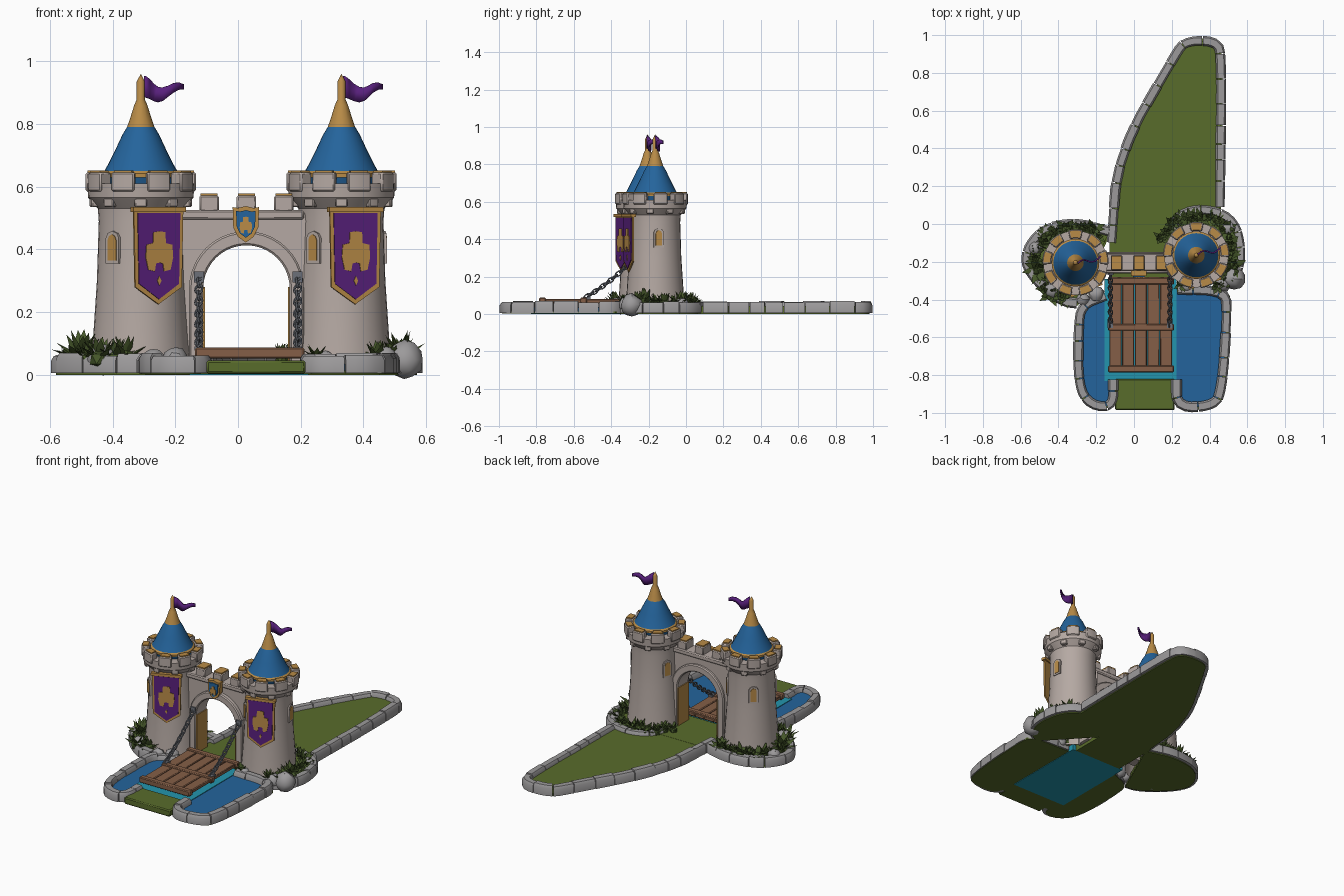
import bpy, bmesh, math, random
from mathutils import Vector, Matrix

random.seed(4)
if "Cube" in bpy.data.objects:
    bpy.data.objects.remove(bpy.data.objects["Cube"])
made = []


def material(name, code):
    rgb = [int(code[i:i + 2], 16) / 255 for i in (0, 2, 4)]
    col = [c / 12.92 if c < 0.04 else ((c + 0.055) / 1.055) ** 2.4 for c in rgb] + [1]
    m = bpy.data.materials.new(name)
    m.use_nodes = True
    m.diffuse_color = col
    m.node_tree.nodes["Principled BSDF"].inputs["Base Color"].default_value = col
    return m


WALL = material("pale wall stone", "b5a9a3")
ROCK = material("grey stone", "9c9a9b")
BLUE = material("blue", "24649c")
PURPLE = material("purple", "58207c")
GOLD = material("gold", "b88b47")
GRASS = material("grass green", "596c2b")
LEAF = material("leaf green", "46582a")
WOOD = material("brown wood", "855f47")
CYAN = material("cyan water", "2395ae")
IRON = material("iron", "6c7078")


def finish(name, bm, mat):
    bmesh.ops.recalc_face_normals(bm, faces=bm.faces)
    me = bpy.data.meshes.new(name)
    bm.to_mesh(me)
    bm.free()
    me.materials.append(mat)
    ob = bpy.data.objects.new(name, me)
    bpy.context.collection.objects.link(ob)
    made.append(ob)
    return ob


def solid(name, pts, vec, mat, bevel=0):
    """Extrude a flat outline along a vector."""
    bm = bmesh.new()
    face = bm.faces.new([bm.verts.new(p) for p in pts])
    new = bmesh.ops.extrude_face_region(bm, geom=[face], use_keep_orig=True)["geom"]
    bmesh.ops.translate(bm, vec=vec, verts=[v for v in new if isinstance(v, bmesh.types.BMVert)])
    ob = finish(name, bm, mat)
    if bevel:
        ob.modifiers.new("Bevel", 'BEVEL').width = bevel
    return ob


def slab(name, pts, z0, z1, mat, bevel=0):
    return solid(name, [(x, y, z0) for x, y in pts], (0, 0, z1 - z0), mat, bevel)


def box(name, x0, x1, y0, y1, z0, z1, mat, bevel=0):
    return slab(name, [(x0, y0), (x1, y0), (x1, y1), (x0, y1)], z0, z1, mat, bevel)


def panel(name, half, d0, d1, mat, c, deg):
    """Mirrored upright plate facing outward at an angle."""
    a = math.radians(deg)
    n, t = Vector((math.cos(a), math.sin(a), 0)), Vector((-math.sin(a), math.cos(a), 0))
    pts = half + [(-u, z) for u, z in reversed(half) if u > 0]
    base = Vector((c[0], c[1], 0))
    return solid(name, [base + n * d0 + t * u + Vector((0, 0, z)) for u, z in pts], n * (d1 - d0), mat)


def lathe(name, profile, c, mat, steps=32):
    bm = bmesh.new()
    vs = [bm.verts.new((c[0] + r, c[1], z)) for r, z in profile]
    es = [bm.edges.new(p) for p in zip(vs, vs[1:])]
    bmesh.ops.spin(bm, geom=vs + es, cent=(c[0], c[1], 0), axis=(0, 0, 1),
                   angle=math.tau, steps=steps, use_duplicate=False)
    bmesh.ops.remove_doubles(bm, verts=bm.verts, dist=0.0005)
    return finish(name, bm, mat)


def arc_block(name, c, r0, r1, mid, half, z0, z1, mat, bevel=0):
    angs = [math.radians(mid + half * k / 2) for k in range(-2, 3)]
    ring = [(c[0] + r1 * math.cos(a), c[1] + r1 * math.sin(a)) for a in angs]
    ring += [(c[0] + r0 * math.cos(a), c[1] + r0 * math.sin(a)) for a in reversed(angs)]
    return slab(name, ring, z0, z1, mat, bevel)


def rounded(pts):
    for _ in range(2):
        out = [pts[0]]
        for (ax, ay), (bx, by) in zip(pts, pts[1:]):
            out += [(ax * .75 + bx * .25, ay * .75 + by * .25), (ax * .25 + bx * .75, ay * .25 + by * .75)]
        pts = out + [pts[-1]]
    return pts


def grown(pts, k):
    cx, cy = (sum(p[i] for p in pts) / len(pts) for i in (0, 1))
    return [(cx + (x - cx) * k, cy + (y - cy) * k) for x, y in pts]


def kerb(name, path):
    """Row of chamfered stones following a path."""
    pts = [Vector(p) for p in path]
    cum = [0]
    for a, b in zip(pts, pts[1:]):
        cum.append(cum[-1] + (b - a).length)

    def at(s):
        s = min(max(s, 0), cum[-1])
        i = next(i for i in range(len(pts) - 1) if s <= cum[i + 1] + 1e-6)
        return pts[i].lerp(pts[i + 1], (s - cum[i]) / max(cum[i + 1] - cum[i], 1e-6))

    bm, s = bmesh.new(), 0
    while s < cum[-1] - 0.02:
        e = min(s + random.uniform(.08, .14), cum[-1])
        w, h = random.uniform(.024, .028), random.uniform(.06, .07)
        shape = [(-w, .006), (-w, h - .015), (-w * .65, h), (w * .65, h), (w, h - .015), (w, .006)]
        rows = []
        for k in range(5):
            q = s + .002 + (e - s - .004) * k / 4
            d = (at(q + .01) - at(q - .01)).normalized()
            p, n = at(q), Vector((-d.y, d.x))
            rows.append([bm.verts.new((*(p + n * u), z)) for u, z in shape])
        for a, b in zip(rows, rows[1:]):
            for i in range(6):
                bm.faces.new((a[i], a[(i + 1) % 6], b[(i + 1) % 6], b[i]))
        bm.faces.new(rows[0])
        bm.faces.new(rows[-1])
        s = e
    finish(name, bm, ROCK)


# Grounds: yard, tower mounds and moat, each with a stone kerb
yard = rounded([(-.12, -.1), (-.085, .37), (.22, .9), (.27, .97), (.44, .97), (.465, .88), (.455, .08)])
mound_l = rounded([(-.13, -.04), (-.31, .01), (-.5, -.03), (-.59, -.18), (-.52, -.3), (-.38, -.41), (-.3, -.42)])
mound_r = rounded([(.19, -.06), (.23, .05), (.37, .085), (.53, .03), (.575, -.16), (.53, -.3), (.45, -.34)])
moat_l = rounded([(-.15, -.38), (-.28, -.43), (-.295, -.56), (-.295, -.86), (-.23, -.96), (-.11, -.972), (-.11, -.82)])
moat_r = rounded([(.23, -.345), (.48, -.355), (.495, -.45), (.465, -.9), (.41, -.965), (.225, -.972), (.225, -.82)])
for name, path in (("yard_kerb", yard), ("right_mound_kerb", mound_l), ("left_mound_kerb", mound_r),
                   ("right_moat_kerb", moat_l), ("left_moat_kerb", moat_r)):
    kerb(name, path)
slab("yard_grass", grown(yard, 1.03), 0, .012, GRASS)
slab("yard_lawn", yard, .01, .042, GRASS)
for path in (mound_l, mound_r):
    slab("mound_base", grown(path, 1.05), 0, .014, GRASS)
    slab("mound_grass", path, .01, .05, GRASS)
box("gate_floor", -.13, .2, -.3, 0, 0, .043, GRASS)
moat = moat_l[:-4] + moat_r[-5::-1]
slab("moat_base", grown(moat, 1.05), .003, .014, GRASS)
slab("moat_water", moat, .012, .034, BLUE)
box("shallow_water", -.155, .225, -.83, -.29, 0, .038, CYAN)
box("front_lawn", -.1, .215, -.985, -.82, .004, .046, GRASS, .006)

# Towers with crowns, roofs, flags, banners and windows
BODY = [(.16, .03), (.152, .12), (.14, .3), (.134, .49), (.137, .53), (.155, .55), (.168, .565),
        (.171, .61), (.125, .61), (0, .6)]
ROOF = [(0, .6), (.11, .6), (.123, .638), (.105, .67), (.08, .72), (.059, .765), (.044, .79)]
FINIAL = [(.046, .784), (.035, .815), (.021, .86), (.013, .878), (.013, .935), (0, .96)]
EMBLEM = [(0, .458), (.02, .455), (.022, .42), (.044, .415), (.047, .375), (.038, .335), (.016, .33), (.012, .355), (0, .358)]
SLIT = [(0, .448), (.012, .442), (.017, .43), (.017, .365), (0, .365)]
for c, banner, slits in (((-.31, -.205), 292, (230, 130, 40)), ((.33, -.165), 287, (230, 155, 8))):
    lathe("tower", BODY, c, WALL)
    lathe("roof", ROOF, c, BLUE)
    lathe("roof_finial", FINIAL, c, GOLD, 12)
    lathe("roof_rim", [(.118, .63), (.126, .63), (.126, .642), (.116, .65)], c, GOLD)
    for k in range(9):
        arc_block("battlement", c, .128, .176, k * 40 + 10, 13, .585, .646, WALL, .005)
        arc_block("battlement_cap", c, .134, .17, k * 40 + 10, 10, .645, .652, GOLD)
        arc_block("corbel", c, .12, .164, k * 40 + 30, 7, .535, .57, WALL, .004)
    # banner
    cloth = [(0, .53), (.085, .53), (.08, .28), (0, .225)]
    panel("banner_border", cloth, .143, .152, GOLD, c, banner)
    panel("banner_cloth", [(u * .86, .385 + (z - .385) * .9) for u, z in cloth], .15, .156, PURPLE, c, banner)
    panel("banner_emblem", EMBLEM, .154, .16, GOLD, c, banner)
    panel("banner_diamond", [(0, .315), (.007, .3), (0, .285)], .154, .159, GOLD, c, banner)
    panel("banner_rod", [(0, .535), (.09, .535), (.09, .519), (0, .519)], .135, .162, GOLD, c, banner)
    # arched slit windows
    for a in slits:
        panel("window_frame", [(u * 1.6, .405 + (z - .405) * 1.25) for u, z in SLIT], .11, .142, WALL, c, a)
        panel("window", SLIT, .11, .1445, GOLD, c, a)
    # waving flag
    bm, rows = bmesh.new(), []
    for k in range(9):
        t = k / 8
        z, h = .907 + .014 * math.sin(t * 6.5 + 2), .034 * (1 - t * .75)
        x, y = c[0] + .01 + .122 * t, c[1] + .03 * t + .012 * math.sin(t * 7)
        rows.append([bm.verts.new((x, y, z - h)), bm.verts.new((x, y, z + h))])
    for a, b in zip(rows, rows[1:]):
        bm.faces.new((a[0], b[0], b[1], a[1]))
    finish("flag", bm, PURPLE).modifiers.new("Thickness", 'SOLIDIFY').thickness = .008


# Gatehouse wall and arch
GX, GR, GZ = .027, .138, .275


def arch_curve(r):
    ring = [(GX + r * math.cos(math.pi * k / 20), GZ + r * math.sin(math.pi * k / 20)) for k in range(21)]
    return [(GX + r, .02)] + ring + [(GX - r, .02)]


def gate(name, outer, r, y0, y1, mat, bevel=0):
    pts = outer + arch_curve(r)[::-1]
    return solid(name, [(x, y0, z) for x, z in pts], (0, y1 - y0, 0), mat, bevel)


gate("gate_wall", [(.22, .02), (.22, .515), (-.2, .515), (-.2, .02)], GR + .01, -.235, -.165, WALL)
gate("gate_arch", arch_curve(GR + .045), GR, -.262, -.148, WALL, .006)
box("wall_ledge", -.19, .21, -.25, -.155, .495, .525, WALL, .006)
for x in (-.092, .027, .146):
    box("wall_battlement", x - .031, x + .031, -.245, -.165, .52, .572, WALL, .005)
    box("wall_battlement_cap", x - .027, x + .027, -.24, -.17, .571, .579, GOLD)
for x in (GX - GR, GX + GR - .006):
    box("gate_post", x, x + .006, -.258, -.152, .04, .28, GOLD)

# Shield over the gate
shield = [(0, .538), (.025, .532), (.042, .535), (.04, .47), (.025, .44), (0, .422)]
panel("shield_rim", shield, .0, .03, GOLD, (GX - .002, -.245), 270)
panel("shield_field", [(u * .74, .485 + (z - .485) * .76) for u, z in shield], .028, .036, BLUE, (GX - .002, -.245), 270)
panel("shield_emblem", [(u * .42, .48 + (z - .4) * .42) for u, z in EMBLEM], .034, .04, GOLD, (GX - .002, -.245), 270)

# Drawbridge
for k in range(5):
    x = -.13 + k * .067
    box("bridge_plank", x, x + .064, -.785 + random.uniform(0, .008), -.28, .056, .079, WOOD, .004)
for y in (-.785, -.565, -.32):
    box("bridge_batten", -.137, .212, y, y + .036, .052, .087, WOOD, .005)

# Chains from gate to bridge
bpy.ops.mesh.primitive_torus_add(major_segments=12, minor_segments=6, major_radius=.014, minor_radius=.0045)
seed = bpy.context.object
link = seed.data
link.materials.append(IRON)
link.transform(Matrix.Diagonal((1.35, .85, 1, 1)))
bpy.data.objects.remove(seed)
a, b = Vector((0, -.255, .315)), Vector((0, -.53, .093))
for x in (-.125, .19):
    for k in range(14):
        t = k / 13
        ob = bpy.data.objects.new("chain_link", link)
        bpy.context.collection.objects.link(ob)
        ob.location = a.lerp(b, t) + Vector((x, 0, -.06 * t * (1 - t)))
        turn = Matrix.Rotation(math.radians(90 * (k % 2) + 20), 4, 'X')
        ob.rotation_euler = ((b - a).to_track_quat('X', 'Z').to_matrix().to_4x4() @ turn).to_euler()
        made.append(ob)
    box("chain_plate", x - .014, x + .014, -.55, -.51, .078, .09, IRON)
    box("chain_anchor", x - .016, x + .016, -.27, -.25, .295, .33, IRON)


# Bushes and rocks around the towers
def bush(name, x, y, size):
    bm = bmesh.new()
    bmesh.ops.create_icosphere(bm, subdivisions=1, radius=size * .6, matrix=Matrix.Translation((x, y, .05)))
    for k in range(13):
        ang, lift = k * 2.4, random.uniform(.25, 1.3)
        d = Vector((math.cos(ang) * math.cos(lift), math.sin(ang) * math.cos(lift), math.sin(lift)))
        side = Vector((-math.sin(ang), math.cos(ang), 0)) * size * .25
        root = Vector((x, y, .05))
        up = side.cross(d) * .3
        ring = [root + d * size * .7 + o for o in (side, up, -side, -up)]
        vs = [bm.verts.new(p) for p in ring]
        tip, low = bm.verts.new(root + d * size * 1.35), bm.verts.new(root)
        for i in range(4):
            for end in (tip, low):
                bm.faces.new((vs[i], vs[(i + 1) % 4], end))
    finish(name, bm, LEAF)


for c, start, stop in (((-.31, -.205), 50, 250), ((.33, -.165), -55, 165)):
    for ang in range(start, stop, 14):
        r = random.uniform(.178, .215)
        bush("bush", c[0] + r * math.cos(math.radians(ang)), c[1] + r * math.sin(math.radians(ang)), random.uniform(.035, .062))
for x, y, s in ((-.5, -.24, .075), (-.36, -.37, .06), (.52, -.22, .07), (.25, -.32, .04)):
    bush("tall_bush", x, y, s)
for x, y, s in ((-.43, -.35, .05), (-.2, -.37, .042), (-.27, -.4, .035), (.53, -.29, .06), (.47, -.32, .042), (.28, -.33, .03), (-.52, -.13, .04), (.5, -.02, .04)):
    bm = bmesh.new()
    bmesh.ops.create_icosphere(bm, subdivisions=2, radius=s)
    for v in bm.verts:
        v.co = v.co * random.uniform(.9, 1.08) + Vector((x, y, .048))
    finish("rock", bm, ROCK)

# Smooth shading with sharp edges kept
bpy.ops.object.select_all(action='DESELECT')
for ob in made:
    ob.select_set(True)
bpy.context.view_layer.objects.active = made[0]
bpy.ops.object.shade_smooth_by_angle(angle=math.radians(35))
